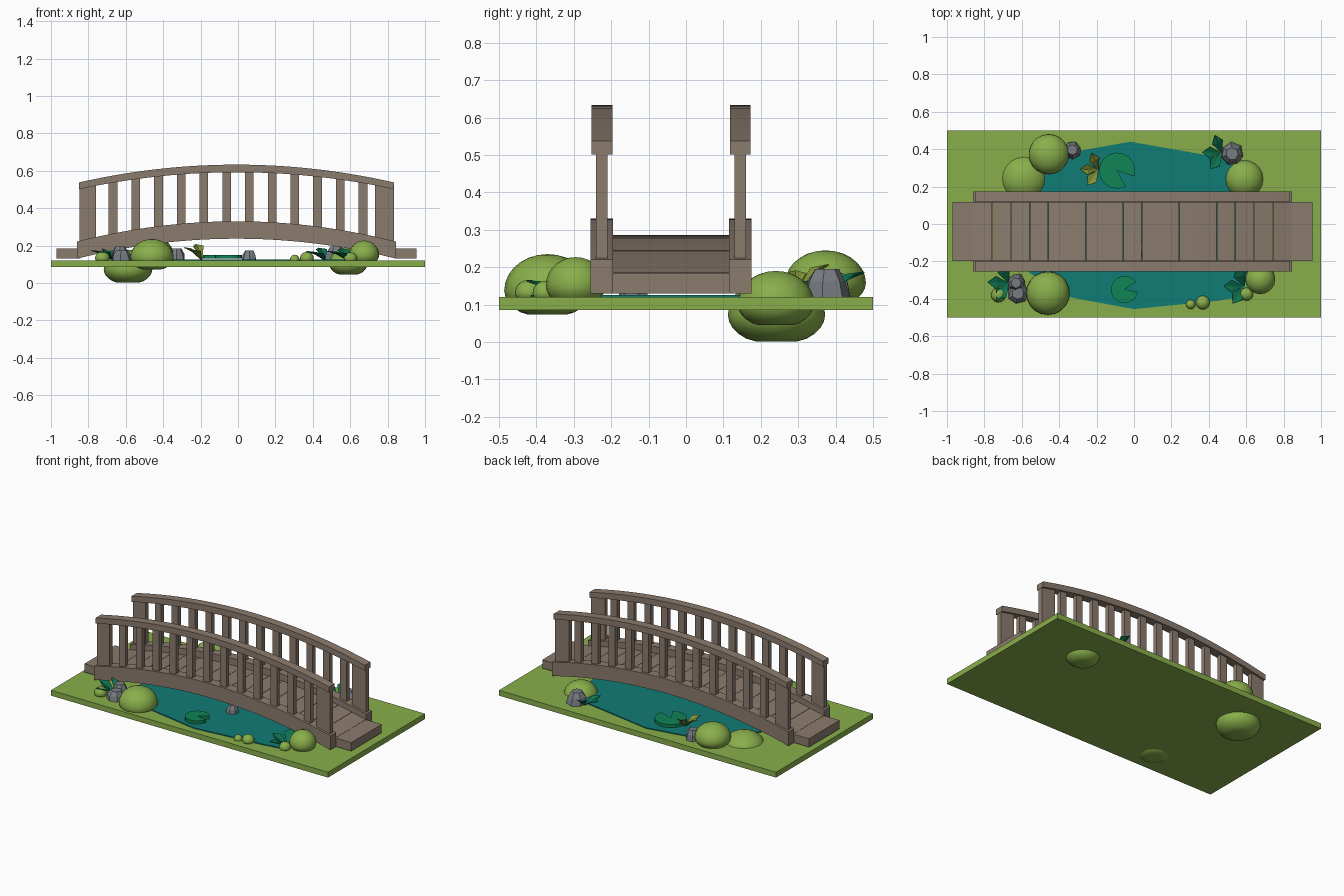
import bpy, bmesh, math, random
from mathutils import Vector

if "Cube" in bpy.data.objects:
    bpy.data.objects.remove(bpy.data.objects["Cube"])
random.seed(4)


def material(name, *rgb):
    m = bpy.data.materials.new(name)
    m.use_nodes = True
    m.diffuse_color = (*rgb, 1)
    m.node_tree.nodes["Principled BSDF"].inputs["Base Color"].default_value = (*rgb, 1)
    return m


GRASS = material("grass", .25, .43, .07)
BUSH = material("bush green", .25, .43, .07)
WOOD = material("weathered wood", .26, .2, .155)
WATER = material("pond water", .005, .2, .18)
LILY = material("lily green", .005, .23, .09)
LEAF = material("dark leaf", .004, .17, .08)
PALE = material("pale leaf", .22, .3, .04)
STONE = material("stone grey", .19, .205, .225)
GROUND = 0.12
MID = -0.008   # bridge centre along x
HALF = 0.85    # half length of the arch


def finish(name, bm, mat, smooth=False):
    bmesh.ops.recalc_face_normals(bm, faces=bm.faces)
    me = bpy.data.meshes.new(name)
    bm.to_mesh(me)
    bm.free()
    me.materials.append(mat)
    ob = bpy.data.objects.new(name, me)
    bpy.context.collection.objects.link(ob)
    if smooth:
        bpy.context.view_layer.objects.active = ob
        ob.select_set(True)
        bpy.ops.object.shade_smooth_by_angle(angle=math.radians(35))
        ob.select_set(False)
    return ob


def prism(name, outline, z0, z1, mat):
    """Flat outline in x, y raised from z0 to z1."""
    bm = bmesh.new()
    face = bm.faces.new([bm.verts.new((x, y, z0)) for x, y in outline])
    top = bmesh.ops.extrude_face_region(bm, geom=[face])["geom"]
    for v in top:
        if isinstance(v, bmesh.types.BMVert):
            v.co.z = z1
    return finish(name, bm, mat)


def box(name, x0, x1, y0, y1, z0, z1, mat):
    return prism(name, [(x0, y0), (x1, y0), (x1, y1), (x0, y1)], z0, z1, mat)


def arch(crown, sag):
    return lambda x: crown - sag * ((x - MID) / HALF) ** 2


def curved_beam(name, x0, x1, y0, y1, low, high, steps, smooth=False):
    """Side profile between two height functions, extruded across y."""
    xs = [x0 + (x1 - x0) * i / steps for i in range(steps + 1)]
    side = [(x, low(x)) for x in xs] + [(x, high(x)) for x in reversed(xs)]
    bm = bmesh.new()
    rows = [[bm.verts.new((x, y, z)) for x, z in side] for y in (y0, y1)]
    n = len(side)
    for i in range(n):
        j = (i + 1) % n
        bm.faces.new((rows[0][i], rows[0][j], rows[1][j], rows[1][i]))
    for row in rows:
        for i in range(steps):
            bm.faces.new((row[i], row[i + 1], row[n - 2 - i], row[n - 1 - i]))
    return finish(name, bm, WOOD, smooth)


# Ground and pond
box("ground", -1, 1, -.5, .5, .085, GROUND, GRASS)
shore = [(-.02, .44), (-.3, .39), (-.5, .28), (-.66, 0), (-.56, -.26), (-.38, -.385),
         (0, -.455), (.45, -.41), (.58, -.39), (.62, -.2), (.64, 0), (.6, .22),
         (.5, .35), (.35, .375)]
prism("pond", shore, GROUND - .01, GROUND + .006, WATER)

# Bridge deck: planks following the arch, with a landing slab at each end
deck_top, deck_low = arch(.286, .1), arch(.256, .1)
planks = 17
width = 2 * HALF / planks
for i in range(planks):
    start = MID - HALF + i * width
    curved_beam("deck_plank", start + .001, start + width - .001, -.197, .118,
                deck_low, deck_top, 2)
for side, x in (("right", MID - .905), ("left", MID + .905)):
    box(side + "_landing", x - .058, x + .07 if x < 0 else x + .058, -.197, .118, .13, .185, WOOD)

# Side beams, posts, balusters and handrails
beam_low, beam_top = arch(.237, .106), arch(.33, .108)
rail_low, rail_top = arch(.592, .092), arch(.633, .097)
for side, y in (("front", -.225), ("back", .145)):
    curved_beam(side + "_beam", MID - .853, MID + .853, y - .03, y + .03,
                beam_low, beam_top, 28, True)
    curved_beam(side + "_handrail", MID - .843, MID + .843, y - .028, y + .028,
                rail_low, rail_top, 28, True)
    uprights = [(-.803, .09), (.783, .1)] + [(.1215 * (i - 5.5), .046) for i in range(12)]
    for x, w in uprights:
        curved_beam(side + ("_post" if w > .08 else "_baluster"), x - w / 2, x + w / 2,
                    y - .015, y + .015, lambda t: beam_top(t) - .02,
                    lambda t: rail_low(t) + .01, 1)


# Bushes: rounded domes with a squat, flattened underside
def bush(name, x, y, r, z0, z1):
    bm = bmesh.new()
    bmesh.ops.create_uvsphere(bm, u_segments=20, v_segments=14, radius=1)
    waist = z0 + (z1 - z0) * .4
    for v in bm.verts:
        c = v.co.copy()
        if c.z >= 0:
            z = waist + (z1 - waist) * c.z
        else:
            z = waist + (waist - z0) * max(-1, c.z * 1.15)
        v.co = (x + c.x * r, y + c.y * r, z)
    finish(name, bm, BUSH, True)


for spot in ((-.46, -.37, .116, .073, .235), (-.588, .242, .13, .002, .178),
             (-.455, .373, .108, .1, .245), (.675, -.295, .08, .1, .227),
             (.59, .24, .103, .045, .19)):
    bush("bush", *spot)
for x, y, r in ((.303, -.43, .025), (.368, -.42, .037), (.602, -.375, .035), (-.725, -.38, .039)):
    bush("small_bush", x, y, r, GROUND - .012, GROUND + r * 1.25)


# Lily pads: discs with a wedge missing
def lily_pad(x, y, r, notch):
    rim = [(x, y)]
    for i in range(15):
        a = math.radians(notch + 22 + 316 * i / 14)
        rim.append((x + r * math.cos(a), y + r * math.sin(a)))
    prism("lily_pad", rim, GROUND + .01, GROUND + .03, LILY)


lily_pad(-.09, .285, .097, -40)
lily_pad(-.05, -.35, .073, 12)


# Stones: tapered, faceted blocks
def stone(x, y, r, h):
    bm = bmesh.new()
    turn = random.random()
    previous = None
    for level, scale in ((-.1, 1), (.55, .85), (1, .52)):
        ring = []
        for i in range(7):
            a = turn + math.tau * i / 7
            s = r * scale * random.uniform(.92, 1.08)
            ring.append(bm.verts.new((x + s * math.cos(a), y + s * math.sin(a), GROUND + h * level)))
        if previous:
            for i in range(7):
                j = (i + 1) % 7
                bm.faces.new((previous[i], previous[j], ring[j], ring[i]))
        else:
            bm.faces.new(ring)
        previous = ring
    bm.faces.new(previous)
    finish("stone", bm, STONE)


for spot in ((-.33, .395, .05, .065), (.525, .375, .063, .075), (-.63, -.315, .052, .075),
             (-.62, -.37, .06, .055), (.06, -.14, .043, .055)):
    stone(*spot)


# Leafy plants: three pointed, creased leaves rising from one root
def plant(name, x, y, length, rise, mat):
    for degrees, lift in ((178, .8), (112, 1), (235, .7)):
        a = math.radians(degrees)
        out = Vector((math.cos(a), math.sin(a), 0)) * length
        across = Vector((-math.sin(a), math.cos(a), 0)) * length * .3
        up = Vector((0, 0, rise * lift))
        root = Vector((x, y, GROUND))
        bm = bmesh.new()
        base, fold, tip = [bm.verts.new(p) for p in (
            root, root + out * .55 + up * .7, root + out + up)]
        for sign in (-1, 1):
            edge = bm.verts.new(root + out * .6 + across * sign + up * .9)
            bm.faces.new((base, fold, edge))
            bm.faces.new((fold, tip, edge))
        leaf = finish(name, bm, mat)
        solid = leaf.modifiers.new("thickness", "SOLIDIFY")
        solid.thickness = .004


plant("dark_plant", .47, .38, .105, .065, LEAF)
plant("dark_plant", .59, -.335, .11, .065, LEAF)
plant("dark_plant", -.67, -.315, .115, .065, LEAF)
plant("pale_plant", -.19, .29, .1, .085, PALE)
